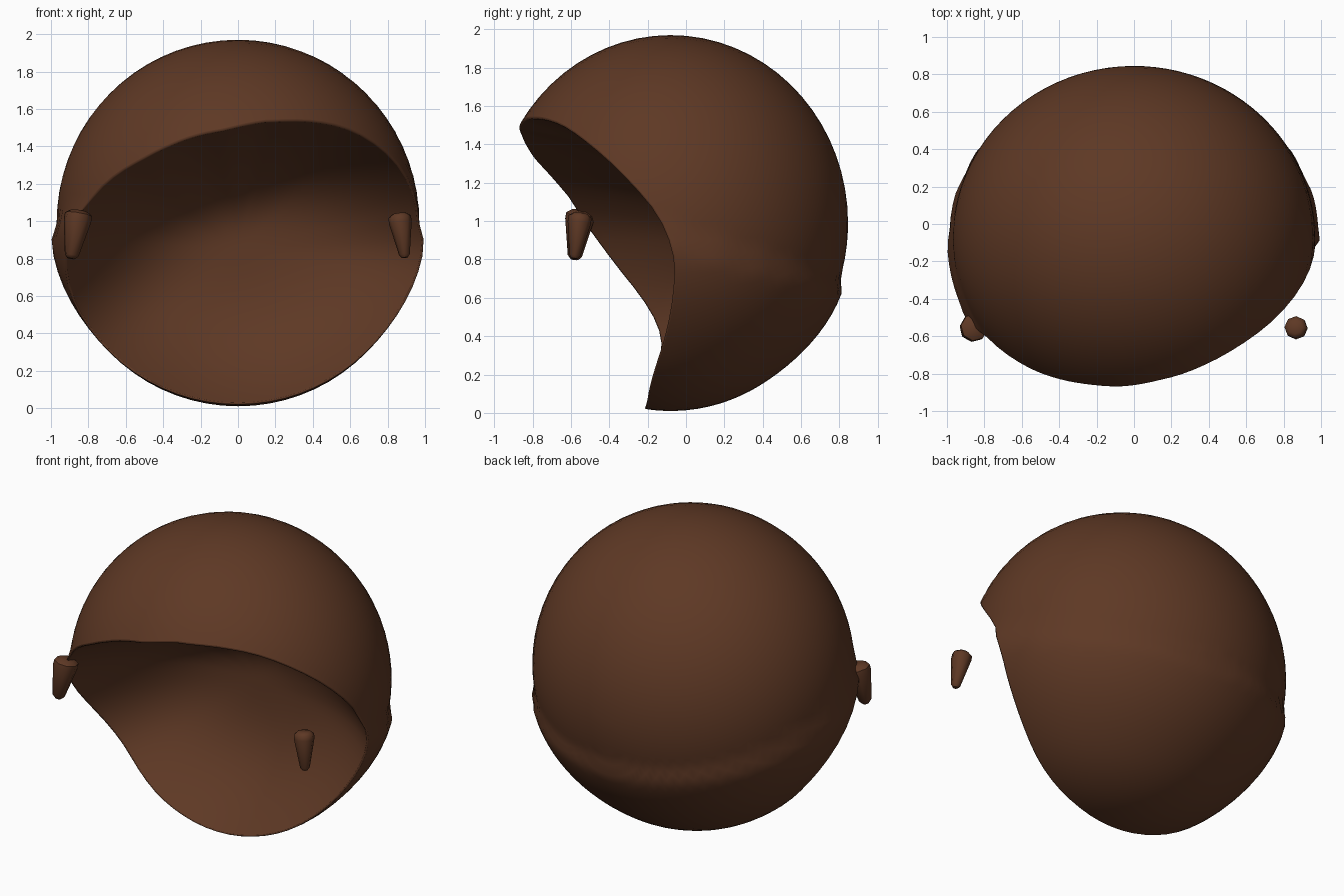
import bpy, bmesh, math
from mathutils import Vector

cube = bpy.data.objects.get("Cube")
if cube:
    bpy.data.objects.remove(cube)

brown = bpy.data.materials.new("dark_brown_hair")
brown.use_nodes = True
color = (0.112, 0.040, 0.018, 1)
brown.diffuse_color = color
shader = next(n for n in brown.node_tree.nodes if n.type == 'BSDF_PRINCIPLED')
shader.inputs["Base Color"].default_value = color
shader.inputs["Roughness"].default_value = 0.8

CENTER = Vector((0, -0.08, 0.99))
RADII = Vector((0.97, 0.925, 0.98))
HOLLOW = Vector((0, 0.2, 0.85))
SEGMENTS, RINGS = 72, 28

# Face opening: angle around the front-back axis, and depth of the rim
RIM = [(-90, -.16), (-55, -.12), (-36, -.03), (-17, .02), (-4, .02),
       (7, -.14), (22, -.39), (37, -.59), (59, -.78), (90, -.86),
       (110, -.86), (138, -.82), (157, -.73), (174, -.54), (186, -.42),
       (198, -.24), (212, -.05), (222, -.04), (238, -.12), (270, -.16)]


def rim_depth(angle):
    for (a0, d0), (a1, d1) in zip(RIM, RIM[1:]):
        if a0 <= angle <= a1:
            return d0 + (d1 - d0) * (angle - a0) / (a1 - a0)
    return RIM[-1][1]


def cap_point(angle, polar):
    a = math.radians(angle)
    n = Vector((math.sin(polar) * math.cos(a), math.cos(polar),
                math.sin(polar) * math.sin(a)))
    p = CENTER + n * RADII
    # Ridge where the lower layer of hair swells out under the upper one
    drop = 0.86 - 0.28 * p.y - p.z
    if drop < 0:
        swell = max(0, 1 + drop / 0.08)
    else:
        swell = max(0, 1 - drop / 0.6)
    swell = swell * swell * (3 - 2 * swell)
    return CENTER + (p - CENTER) * (1 + 0.034 * swell)


def hollow_point(rim, t):
    # Shallow bowl inside the cap, running from its deepest point to the rim
    p = HOLLOW.lerp(rim, t)
    p.y = HOLLOW.y + (rim.y - HOLLOW.y) * t ** 2.8
    return p


def finish(bm, name):
    bmesh.ops.recalc_face_normals(bm, faces=bm.faces[:])
    mesh = bpy.data.meshes.new(name)
    bm.to_mesh(mesh)
    bm.free()
    obj = bpy.data.objects.new(name, mesh)
    bpy.context.collection.objects.link(obj)
    mesh.materials.append(brown)
    bpy.ops.object.select_all(action='DESELECT')
    obj.select_set(True)
    bpy.context.view_layer.objects.active = obj
    bpy.ops.object.shade_smooth_by_angle(angle=math.radians(50))
    return obj


# Hair cap: meridians run from the back of the head to the rim,
# then inward over the bowl to its deepest point
bm = bmesh.new()
back_pole = bm.verts.new(cap_point(0, 0))
bowl_pole = bm.verts.new(HOLLOW)
strands = []
for i in range(SEGMENTS):
    angle = -90 + 360 * i / SEGMENTS
    window = (-10, -5, 0, 5, 10)
    depth = sum(rim_depth((angle + o + 90) % 360 - 90) for o in window) / len(window)
    edge = math.acos(depth)
    points = [cap_point(angle, edge * j / RINGS) for j in range(1, RINGS + 1)]
    rim = points[-1]
    points += [hollow_point(rim, 1 - j / RINGS) for j in range(1, RINGS)]
    strands.append([bm.verts.new(p) for p in points])
for i, a in enumerate(strands):
    b = strands[(i + 1) % SEGMENTS]
    bm.faces.new((back_pole, a[0], b[0]))
    bm.faces.new((bowl_pole, b[-1], a[-1]))
    for j in range(len(a) - 1):
        bm.faces.new((a[j], a[j + 1], b[j + 1], b[j]))
cap = finish(bm, "hair_cap")
rounding = cap.modifiers.new("soft_rim", 'BEVEL')
rounding.width = 0.015
rounding.segments = 2
rounding.limit_method = 'ANGLE'
rounding.angle_limit = math.radians(50)


# Sideburns: tapered eight-sided locks with rounded ends
def sideburn(name, top, tip, top_radius, tip_radius):
    top, tip = Vector(top), Vector(tip)
    axis = tip - top
    turn = axis.to_track_quat('Z', 'Y')
    profile = [(0, 0.55), (0.07, 0.9), (0.2, 1), (0.93, 1), (1, 0.6)]
    bm = bmesh.new()
    rings = []
    for t, k in profile:
        r = (top_radius + (tip_radius - top_radius) * t) * k
        rings.append([bm.verts.new(top + axis * t + turn @ Vector(
            (r * math.cos(s * math.pi / 4), r * math.sin(s * math.pi / 4), 0)))
            for s in range(8)])
    for a, b in zip(rings, rings[1:]):
        for s in range(8):
            n = (s + 1) % 8
            bm.faces.new((a[s], a[n], b[n], b[s]))
    bm.faces.new(rings[0][::-1])
    bm.faces.new(rings[-1])
    return finish(bm, name)


sideburn("left_sideburn", (0.862, -0.55, 1.04), (0.892, -0.582, 0.805), 0.07, 0.026)
sideburn("right_sideburn", (-0.85, -0.55, 1.055), (-0.892, -0.582, 0.80), 0.085, 0.034)
